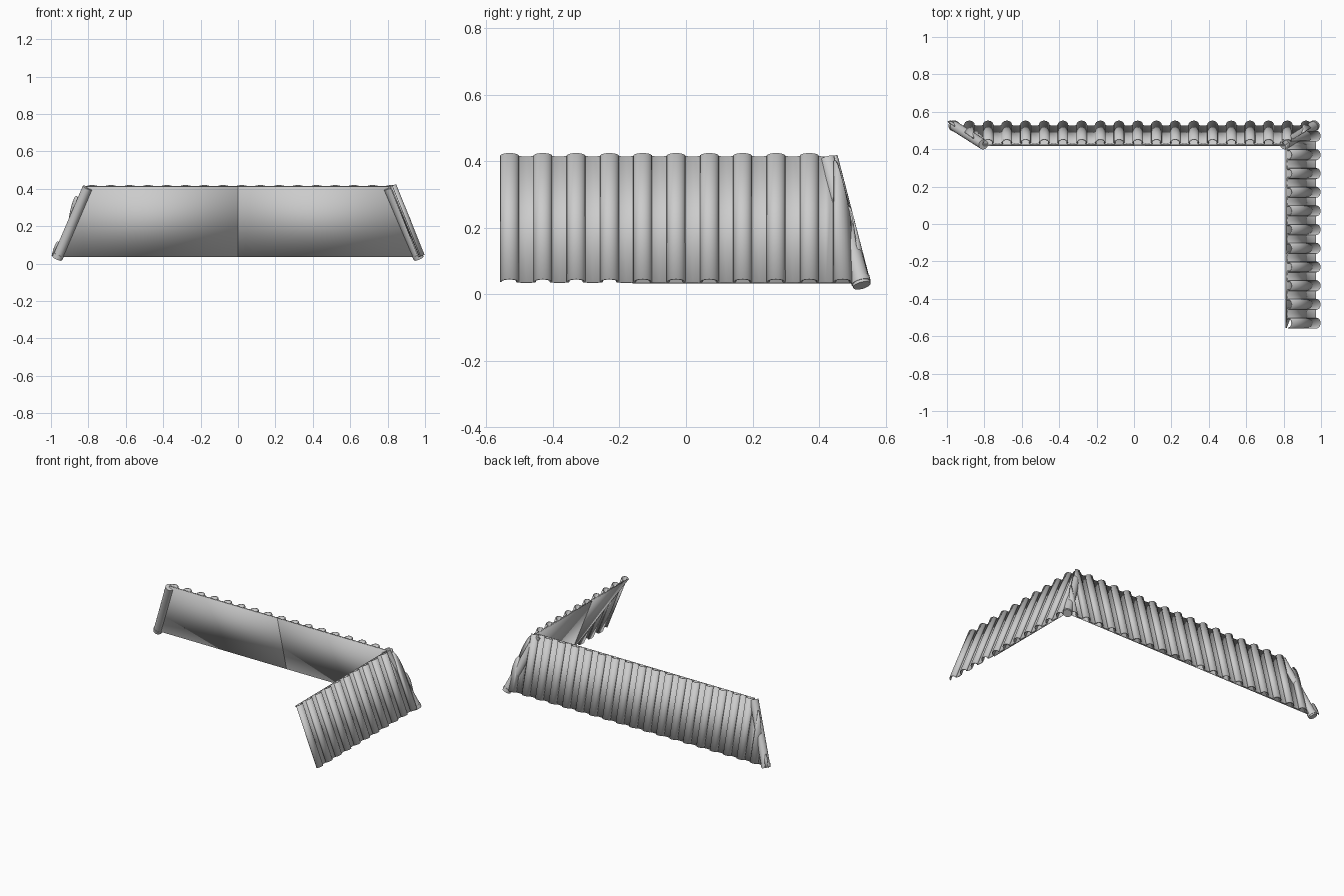
import bpy, bmesh, math
from mathutils import Vector

if "Cube" in bpy.data.objects:
    bpy.data.objects.remove(bpy.data.objects["Cube"])

grey = bpy.data.materials.new("tile grey")
grey.use_nodes = True
color = (0.6, 0.6, 0.6, 1)
grey.diffuse_color = color
grey.node_tree.nodes["Principled BSDF"].inputs["Base Color"].default_value = color

UP = Vector((0, 0, 1))
HIP_TOP = Vector((0.805, 0.425, 0.405))
HIP_END = Vector((0.967, 0.528, 0.027))


def flip(v):
    return Vector((-v.x, v.y, v.z))


def finish(name, bm, thickness=0):
    bmesh.ops.recalc_face_normals(bm, faces=bm.faces)
    mesh = bpy.data.meshes.new(name)
    bm.to_mesh(mesh)
    bm.free()
    obj = bpy.data.objects.new(name, mesh)
    bpy.context.collection.objects.link(obj)
    mesh.materials.append(grey)
    if thickness:
        mod = obj.modifiers.new("thickness", "SOLIDIFY")
        mod.thickness = thickness
        mod.offset = 0
    bpy.ops.object.select_all(action="DESELECT")
    obj.select_set(True)
    bpy.context.view_layer.objects.active = obj
    bpy.ops.object.shade_smooth_by_angle(angle=math.radians(35))
    return obj


def cut(bm, point, normal):
    # removes everything on the side the normal points to
    bmesh.ops.bisect_plane(bm, geom=bm.verts[:] + bm.edges[:] + bm.faces[:],
                           plane_co=point, plane_no=normal, clear_outer=True)


def strip(bm, points, offset):
    # sweeps a row of points down the slope
    rows = [(bm.verts.new(p), bm.verts.new(p + offset)) for p in points]
    for (a, b), (c, d) in zip(rows, rows[1:]):
        bm.faces.new((a, b, d, c))


def tiles(name, origin, along, down, first, count, cuts):
    # round cover tiles alternating with shallow pan tiles
    normal = down.cross(along).normalized()
    if normal.z < 0:
        normal.negate()
    for part, half, rise, shift, steps in (("covers", 0.026, 0.021, 0, 10),
                                           ("pans", 0.029, -0.006, 0.05, 4)):
        bm = bmesh.new()
        for i in range(count):
            mid = first + 0.1 * i + shift
            row = []
            for s in range(steps + 1):
                a = math.pi * s / steps
                row.append(origin + along * (mid - half * math.cos(a))
                           + normal * (rise * math.sin(a) + 0.002))
            strip(bm, row, down)
        for point, n in cuts:
            cut(bm, point, n)
        finish(name + "_" + part, bm, 0.005)


def board(name, points, thickness=0.006):
    bm = bmesh.new()
    bm.faces.new([bm.verts.new(p) for p in points])
    finish(name, bm, thickness)


# Hip cutting planes
axis = HIP_END - HIP_TOP
hip_n = axis.cross(UP).normalized()
if hip_n.x < 0:
    hip_n.negate()

# Back slope
back_top = Vector((0, 0.43, 0.413))
back_down = Vector((0, 0.098, -0.376))
tiles("back", back_top, Vector((1, 0, 0)), back_down, -0.98, 20,
      [(HIP_TOP, hip_n), (flip(HIP_TOP), flip(hip_n))])
for side, label in ((-1, "right"), (1, "left")):
    board("back_board_" + label,
          [Vector((0, 0.421, 0.413)), Vector((side * 0.805, 0.421, 0.413)),
           Vector((side * 0.96, 0.519, 0.035)), Vector((0, 0.519, 0.035))])

# Side slope, open at its front end
side_top = Vector((0.822, 0, 0.415))
side_down = Vector((0.152, 0, -0.378))
tiles("side", side_top, Vector((0, 1, 0)), side_down, -0.53, 11,
      [(HIP_TOP, -hip_n)])


def on_side(y, t):
    return side_top + side_down * t + Vector((-0.008, y, -0.003))


board("side_board", [on_side(-0.16, 0), on_side(0.425, 0),
                     on_side(0.52, 1), on_side(-0.16, 1)])
board("side_board_end", [on_side(-0.16, 0), on_side(-0.16, 1), on_side(-0.555, 0)])


# Hip rolls with a slightly wider end collar
def roll(name, start, end, radius):
    bm = bmesh.new()
    d = end - start
    bmesh.ops.create_cone(bm, cap_ends=True, segments=20, radius1=radius,
                          radius2=radius, depth=d.length)
    rot = d.to_track_quat("Z", "Y").to_matrix()
    bmesh.ops.rotate(bm, matrix=rot, verts=bm.verts)
    bmesh.ops.translate(bm, vec=(start + end) / 2, verts=bm.verts)
    finish(name, bm)


for label, f in (("left", lambda v: v), ("right", flip)):
    roll("hip_roll_" + label, f(HIP_TOP), f(HIP_END), 0.027)
    roll("hip_collar_" + label, f(HIP_END - axis * 0.06), f(HIP_END - axis * 0.02), 0.0295)
